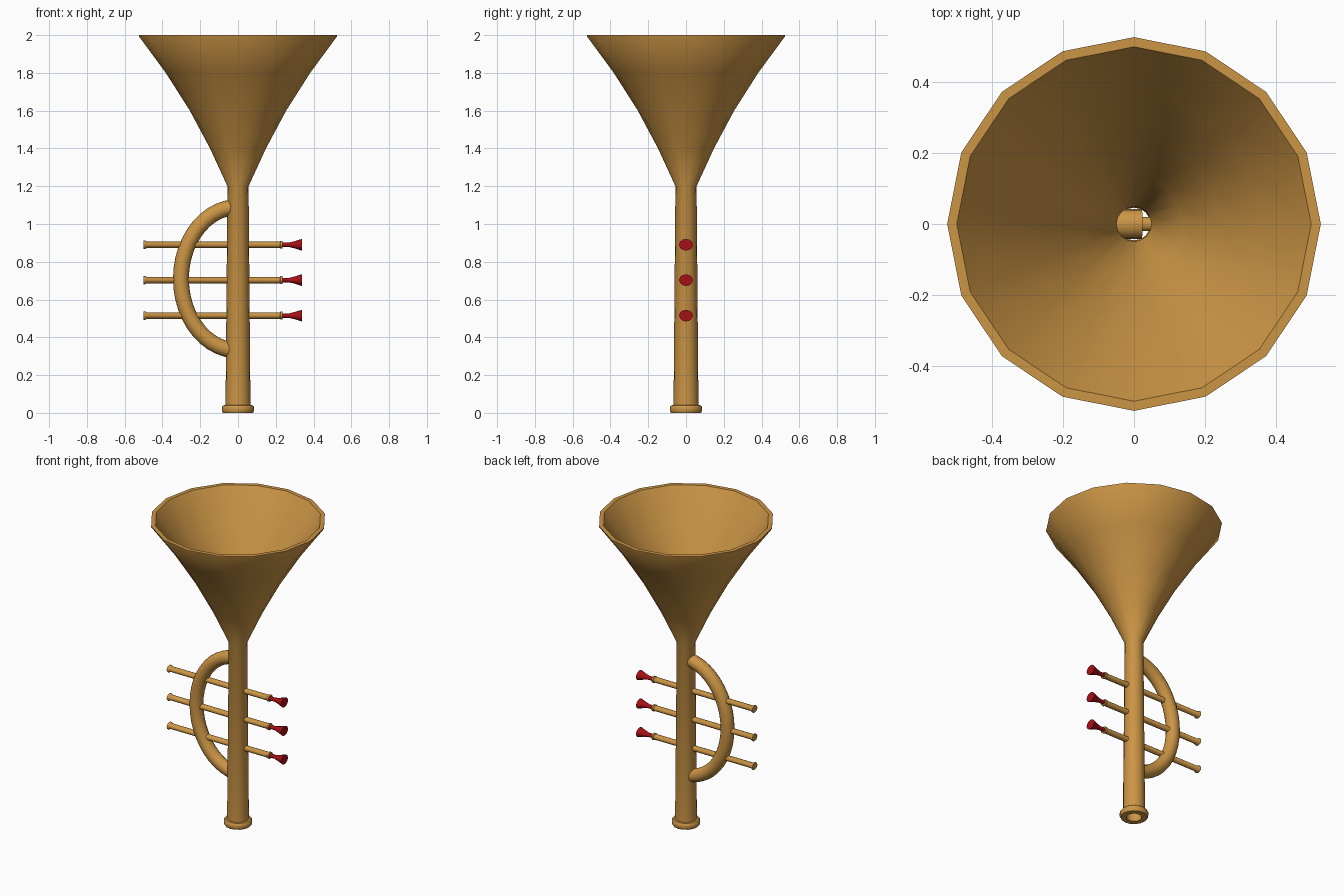
import bpy, bmesh, math
from mathutils import Vector

if "Cube" in bpy.data.objects:
    bpy.data.objects.remove(bpy.data.objects["Cube"])


def material(name, rgb):
    m = bpy.data.materials.new(name)
    m.diffuse_color = (*rgb, 1)
    m.use_nodes = True
    m.node_tree.nodes["Principled BSDF"].inputs["Base Color"].default_value = m.diffuse_color
    return m


BRASS = material("brass", (0.60, 0.30, 0.06))
RED = material("red", (0.38, 0.005, 0.008))


def skin(name, rings, mat, closed=False, caps=False):
    """Join successive rings of points with quads."""
    bm = bmesh.new()
    vs = [[bm.verts.new(p) for p in ring] for ring in rings]
    n = len(vs[0])
    for i in range(len(vs) if closed else len(vs) - 1):
        a, b = vs[i], vs[(i + 1) % len(vs)]
        for k in range(n):
            j = (k + 1) % n
            bm.faces.new((a[k], a[j], b[j], b[k]))
    if caps:
        bm.faces.new(vs[0])
        bm.faces.new(vs[-1])
    bmesh.ops.recalc_face_normals(bm, faces=bm.faces)
    me = bpy.data.meshes.new(name)
    bm.to_mesh(me)
    bm.free()
    me.materials.append(mat)
    ob = bpy.data.objects.new(name, me)
    bpy.context.collection.objects.link(ob)
    bpy.context.view_layer.objects.active = ob
    ob.select_set(True)
    bpy.ops.object.shade_smooth_by_angle(angle=math.radians(40))
    ob.select_set(False)
    return ob


def circle(center, u, v, ru, rv, n):
    c, u, v = Vector(center), Vector(u), Vector(v)
    return [c + u * ru * math.cos(2 * math.pi * k / n) + v * rv * math.sin(2 * math.pi * k / n)
            for k in range(n)]


# Hollow horn: mouthpiece rim, tube and flared bell, outside then inside (radius, z)
horn = [(0.046, 0), (0.08, 0), (0.086, 0.012), (0.086, 0.03), (0.078, 0.04), (0.066, 0.042),
        (0.056, 1.2), (0.148, 1.4), (0.255, 1.6), (0.382, 1.8), (0.525, 1.994), (0.525, 2.0),
        (0.498, 2.0), (0.362, 1.8), (0.238, 1.6), (0.135, 1.4), (0.049, 1.2), (0.05, 0.06)]
skin("horn_body", [circle((0, 0, z), (1, 0, 0), (0, 1, 0), r, r, 16) for r, z in horn],
     BRASS, closed=True)

# Curved side tube: half ellipse swept by a circle
rings = []
STEPS = 24
for i in range(STEPS + 1):
    t = math.radians(86 + 188 * i / STEPS)
    p = Vector((0.302 * math.cos(t), 0, 0.71 + 0.38 * math.sin(t)))
    tangent = Vector((-0.302 * math.sin(t), 0, 0.38 * math.cos(t))).normalized()
    side = tangent.cross(Vector((0, 1, 0)))
    rings.append(circle(p, side, (0, 1, 0), 0.042, 0.042, 16))
skin("side_tube", rings, BRASS, caps=True)

# Three valves, each with flared ends and a red button (x, radius)
valve = [(-0.5, 0.023), (-0.493, 0.023), (-0.482, 0.017), (0.222, 0.017), (0.226, 0.021),
         (0.236, 0.021)]
button = [(0.23, 0.012), (0.27, 0.012), (0.30, 0.019), (0.338, 0.031)]
for i, z in enumerate((0.515, 0.703, 0.89), 1):
    for name, profile, mat in (("valve", valve, BRASS), ("button", button, RED)):
        skin(f"{name}_{i}",
             [circle((x, 0, z), (0, 1, 0), (0, 0, 1), r * 1.18, r, 12) for x, r in profile],
             mat, caps=True)
